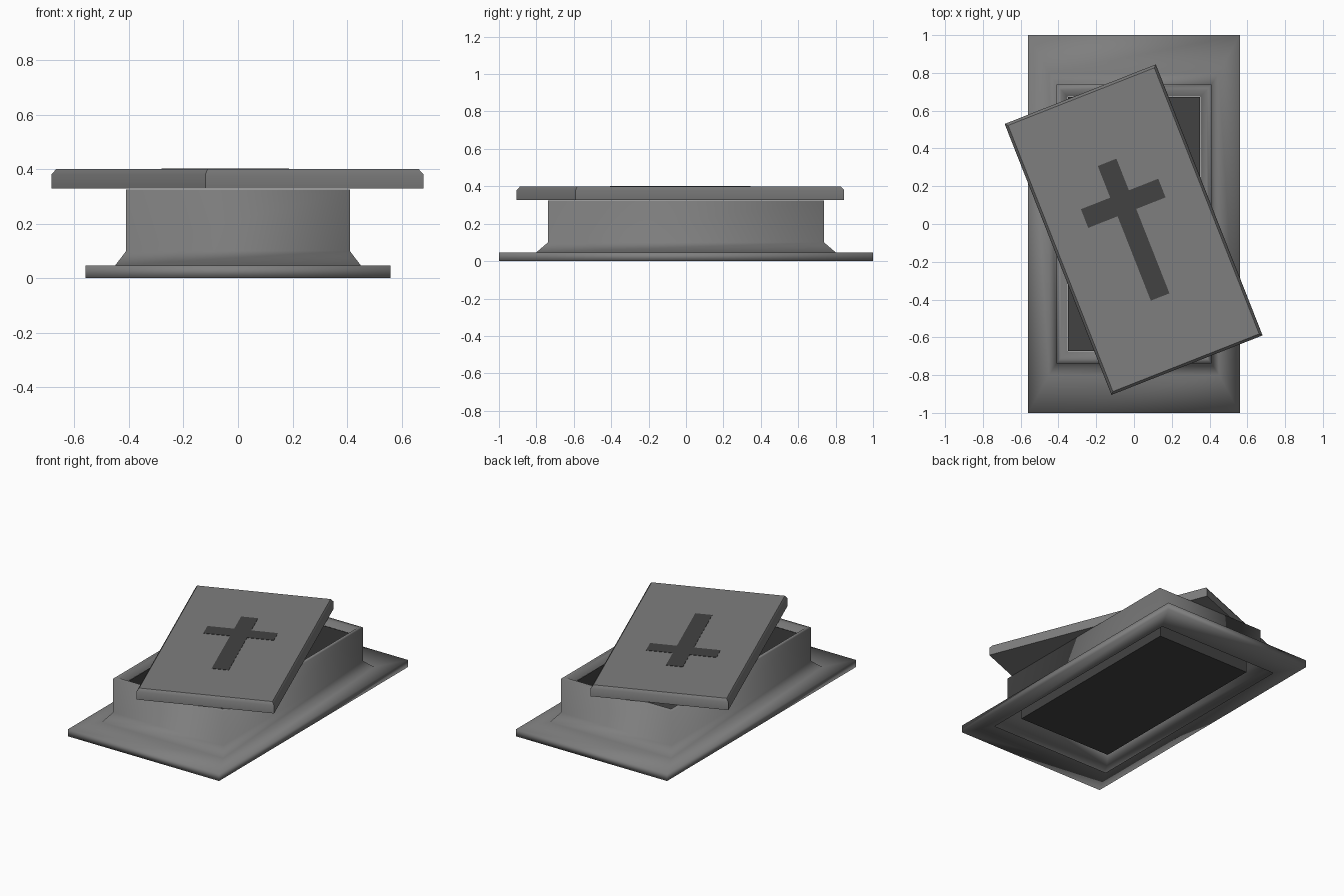
import bpy, math

if "Cube" in bpy.data.objects:
    bpy.data.objects.remove(bpy.data.objects["Cube"])

def material(name, v):
    m = bpy.data.materials.new(name)
    m.diffuse_color = (v, v, v, 1)
    m.use_nodes = True
    m.node_tree.nodes["Principled BSDF"].inputs["Base Color"].default_value = m.diffuse_color
    return m

stone = material("grey stone", 0.21)
dark = material("dark stone", 0.055)

def rect_loft(name, rings, mat, cap_start=False, cap_end=False, closed=False):
    """Skin a stack of rectangles given as (half x, half y, z)."""
    verts = [(sx * hx, sy * hy, z) for hx, hy, z in rings
             for sx, sy in ((-1, -1), (1, -1), (1, 1), (-1, 1))]
    n = len(rings)
    faces = []
    for r in range(n if closed else n - 1):
        a, b = 4 * r, 4 * ((r + 1) % n)
        for i in range(4):
            j = (i + 1) % 4
            faces.append((a + i, a + j, b + j, b + i))
    if cap_start:
        faces.append((3, 2, 1, 0))
    if cap_end:
        faces.append(tuple(range(4 * n - 4, 4 * n)))
    me = bpy.data.meshes.new(name)
    me.from_pydata(verts, [], faces)
    me.materials.append(mat)
    ob = bpy.data.objects.new(name, me)
    bpy.context.collection.objects.link(ob)
    return ob

# Base: ground plate, sloped skirt, wall and bevelled rim, open underneath
base = rect_loft("tomb_base", [
    (0.45, 0.81, 0.0), (0.56, 1.0, 0.0), (0.56, 1.0, 0.047),
    (0.45, 0.80, 0.047), (0.41, 0.738, 0.10), (0.41, 0.738, 0.325),
    (0.385, 0.708, 0.325), (0.352, 0.675, 0.295)], stone)
base.data.shade_smooth()

# Dark inner box with a floor, hanging from the rim
rect_loft("inner_box", [(0.35, 0.672, 0.03), (0.35, 0.672, 0.296)], dark, cap_start=True)

# Lid slab with chamfered top edge, turned askew
angle = math.radians(21.5)
lid = rect_loft("lid", [
    (0.43, 0.771, 0.328), (0.43, 0.771, 0.38), (0.416, 0.757, 0.40)],
    stone, cap_start=True, cap_end=True)

# Cross plate lying on the lid
w, bar, top, arm_y = 0.053, 0.22, 0.383, 0.15
right = [(w, -top), (w, arm_y - w), (bar, arm_y - w),
         (bar, arm_y + w), (w, arm_y + w), (w, top)]
outline = right + [(-x, y) for x, y in reversed(right)]
n = len(outline)
verts = [(x, y, z) for z in (0.396, 0.402) for x, y in outline]
faces = [tuple(range(n, 2 * n)), tuple(reversed(range(n)))]
faces += [(i, (i + 1) % n, n + (i + 1) % n, n + i) for i in range(n)]
me = bpy.data.meshes.new("lid_cross")
me.from_pydata(verts, [], faces)
me.materials.append(dark)
cross = bpy.data.objects.new("lid_cross", me)
bpy.context.collection.objects.link(cross)

for ob in (lid, cross):
    ob.location = (-0.002, -0.03, 0)
    ob.rotation_euler.z = angle

# Soft chamfer on the lid, sharp corners
bpy.ops.object.select_all(action='DESELECT')
lid.select_set(True)
bpy.context.view_layer.objects.active = lid
bpy.ops.object.shade_smooth_by_angle(angle=math.radians(50))
